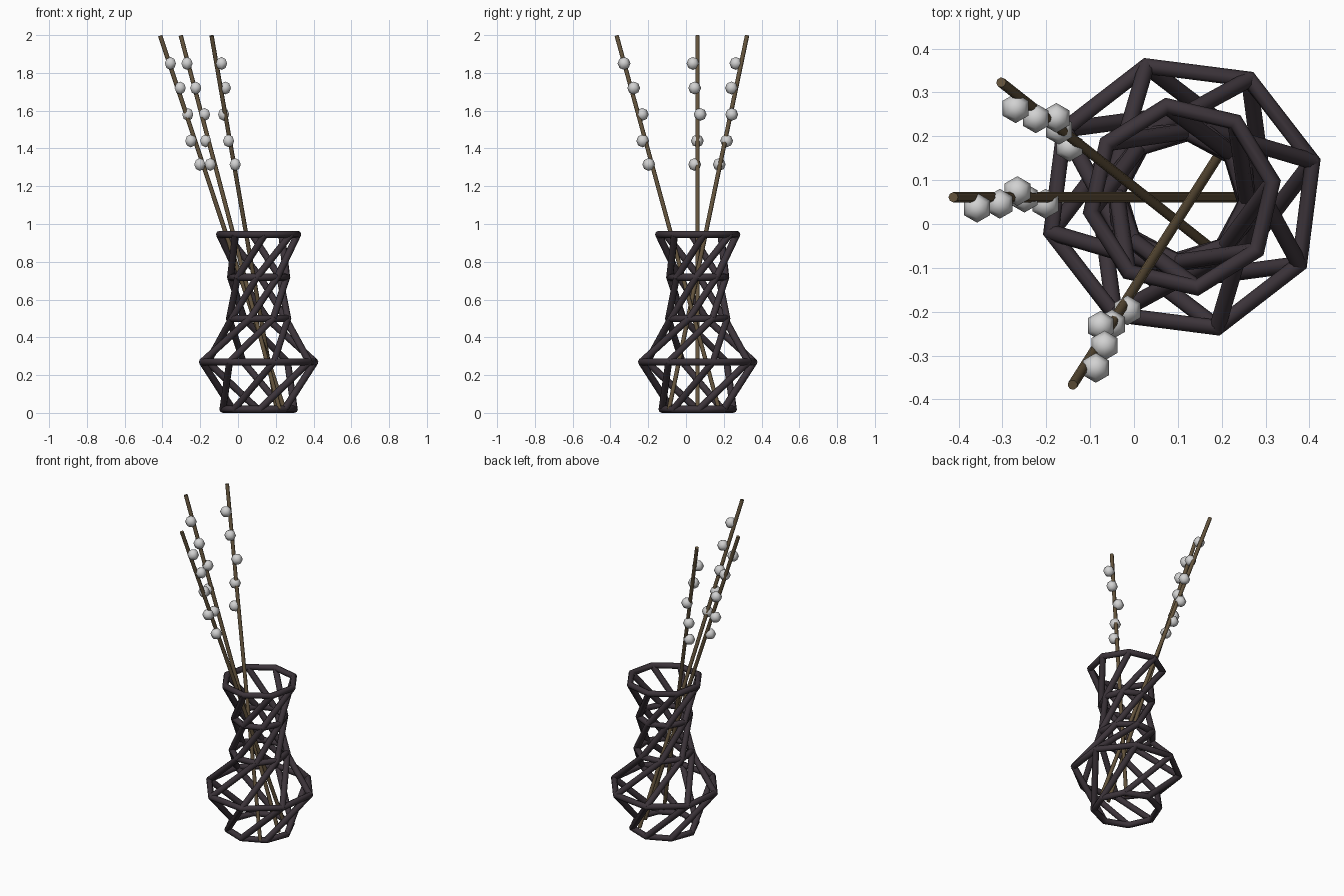
import bpy, math
from mathutils import Vector

if "Cube" in bpy.data.objects:
    bpy.data.objects.remove(bpy.data.objects["Cube"])


def material(name, rgb):
    m = bpy.data.materials.new(name)
    m.diffuse_color = (*rgb, 1)
    m.use_nodes = True
    m.node_tree.nodes["Principled BSDF"].inputs["Base Color"].default_value = m.diffuse_color
    return m


DARK = material("dark plum metal", (0.045, 0.034, 0.042))
BROWN = material("twig brown", (0.125, 0.087, 0.045))
WHITE = material("catkin white", (0.64, 0.64, 0.64))


def rods(name, paths, radius, mat, cyclic=False):
    """Round bars along straight-segment paths, as one mesh object."""
    cu = bpy.data.curves.new(name, 'CURVE')
    cu.dimensions = '3D'
    cu.bevel_depth = radius
    cu.bevel_resolution = 2
    cu.use_fill_caps = True
    for pts in paths:
        sp = cu.splines.new('POLY')
        sp.points.add(len(pts) - 1)
        for p, co in zip(sp.points, pts):
            p.co = (*co, 1)
        sp.use_cyclic_u = cyclic
    ob = bpy.data.objects.new(name, cu)
    bpy.context.collection.objects.link(ob)
    bpy.ops.object.select_all(action='DESELECT')
    ob.select_set(True)
    bpy.context.view_layer.objects.active = ob
    bpy.ops.object.convert(target='MESH')
    ob = bpy.context.object
    ob.name = name
    ob.data.materials.clear()
    ob.data.materials.append(mat)
    bpy.ops.object.shade_smooth_by_angle(angle=math.radians(50))
    return ob


# vase lattice: five octagon rings, each twisted against the one below
N, CX, CY = 8, 0.109, 0.062
LEVELS = [(0.019, 0.189, 1.5), (0.27, 0.309, 60.2), (0.499, 0.162, 118.5),
          (0.718, 0.149, 176.5), (0.945, 0.21, 234.4)]   # height, radius, twist


def corner(level, i):
    z, r, deg = LEVELS[level]
    a = math.radians(deg) + math.tau * i / N
    return Vector((CX + r * math.cos(a), CY + r * math.sin(a), z))


rods("vase_rings", [[corner(l, i) for i in range(N)] for l in range(5)],
     0.019, DARK, cyclic=True)
rods("vase_struts", [[corner(l, i), corner(l + 1, i)]
                     for l in range(4) for i in range(N)], 0.0185, DARK)

# twigs, each with five catkin buds at shared heights
HEIGHTS = [1.85, 1.72, 1.58, 1.44, 1.315]
TWIGS = [
    ("back", (0.22, -0.09, 0.02), (-0.303, 0.323, 1.997),
     [(-0.27, 0.264), (-0.224, 0.241), (-0.177, 0.242), (-0.171, 0.215), (-0.147, 0.176)]),
    ("middle", (0.245, 0.061, 0.02), (-0.412, 0.061, 1.997),
     [(-0.358, 0.037), (-0.306, 0.046), (-0.266, 0.075), (-0.25, 0.06), (-0.202, 0.046)]),
    ("front", (0.205, 0.175, 0.02), (-0.14, -0.367, 1.997),
     [(-0.087, -0.328), (-0.067, -0.277), (-0.076, -0.232), (-0.05, -0.229), (-0.015, -0.197)]),
]
for label, low, high, buds in TWIGS:
    rods(label + "_twig", [[low, high]], 0.0115, BROWN)
    for k, ((x, y), z) in enumerate(zip(buds, HEIGHTS)):
        bpy.ops.mesh.primitive_uv_sphere_add(segments=6, ring_count=4, radius=0.034,
                                             location=(x, y, z))
        bud = bpy.context.object
        bud.name = f"{label}_catkin_{k + 1}"
        bud.data.materials.append(WHITE)
        bpy.ops.object.shade_smooth()
